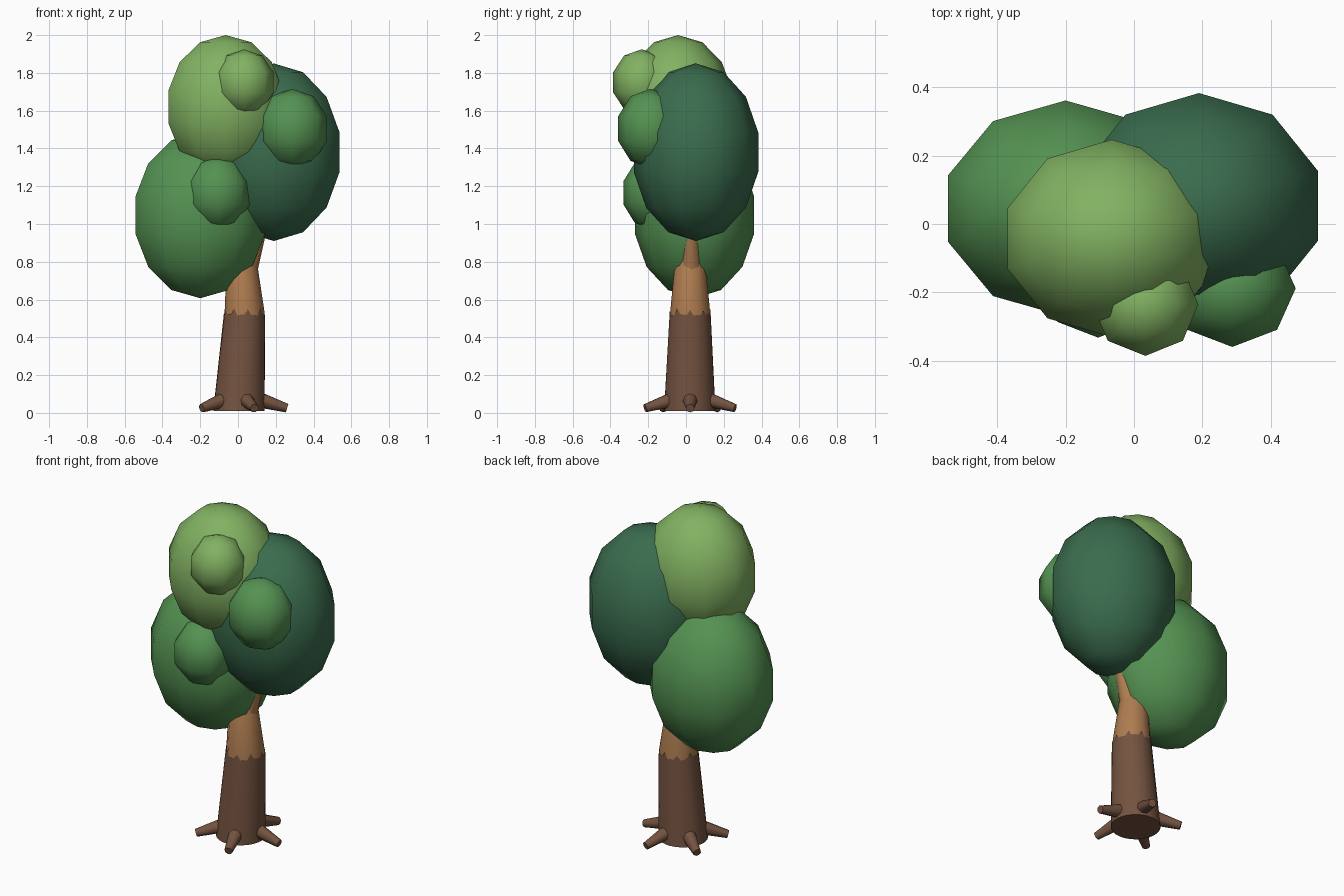
import bpy, bmesh, math, random
from mathutils import Vector

if "Cube" in bpy.data.objects:
    bpy.data.objects.remove(bpy.data.objects["Cube"])
random.seed(4)


def material(name, rgb):
    m = bpy.data.materials.new(name)
    lin = [((c / 255 + 0.055) / 1.055) ** 2.4 for c in rgb]
    m.diffuse_color = (*lin, 1)
    m.use_nodes = True
    m.node_tree.nodes["Principled BSDF"].inputs["Base Color"].default_value = m.diffuse_color
    return m


DARK = material("dark green", (58, 108, 78))
MID = material("mid green", (84, 146, 82))
LIGHT = material("light green", (130, 178, 98))
BARK = material("brown bark", (116, 83, 64))
WOOD = material("tan wood", (174, 124, 80))


def finish(bm, name, mat, angle=50):
    bmesh.ops.recalc_face_normals(bm, faces=bm.faces)
    me = bpy.data.meshes.new(name)
    bm.to_mesh(me)
    bm.free()
    ob = bpy.data.objects.new(name, me)
    bpy.context.collection.objects.link(ob)
    me.materials.append(mat)
    bpy.ops.object.select_all(action='DESELECT')
    ob.select_set(True)
    bpy.context.view_layer.objects.active = ob
    bpy.ops.object.shade_smooth_by_angle(angle=math.radians(angle))
    return ob


def clump(name, mat, centre, radii, segs, rings):
    bm = bmesh.new()
    bmesh.ops.create_uvsphere(bm, u_segments=segs, v_segments=rings, radius=1)
    for v in bm.verts:
        v.co = Vector(c + r * k for c, r, k in zip(centre, radii, v.co))
    finish(bm, name, mat, 80)


def tube(name, mat, stations, sides, teeth=None, level=False):
    """Capped tube through (point, radius) stations; level keeps rings horizontal."""
    bm = bmesh.new()
    axis = Vector(stations[-1][0]) - Vector(stations[0][0])
    rot = Vector((0, 0, 1)).rotation_difference(axis)
    loops = []
    for p, r in stations:
        ring = []
        for i in range(sides):
            a = math.tau * i / sides
            off = Vector((r * math.cos(a), r * math.sin(a), 0))
            ring.append(bm.verts.new(Vector(p) + (off if level else rot @ off)))
        loops.append(ring)
    for a, b in zip(loops, loops[1:]):
        for i in range(sides):
            j = (i + 1) % sides
            bm.faces.new((a[i], a[j], b[j], b[i]))
    bm.faces.new(loops[0])
    if teeth:
        # torn upper rim of the bark, left open around the wood
        for i, v in enumerate(loops[-1]):
            v.co.z += teeth * random.uniform(0.6, 1) if i % 4 == 0 else random.uniform(-0.006, 0.006)
    else:
        bm.faces.new(loops[-1])
    return finish(bm, name, mat)


# Large leaf clumps
clump("foliage_right", DARK, (0.19, 0.053, 1.38), (0.375, 0.338, 0.47), 10, 7)
clump("foliage_left", MID, (-0.2, 0.045, 1.047), (0.37, 0.324, 0.44), 10, 7)
clump("foliage_top", LIGHT, (-0.065, -0.042, 1.62), (0.328, 0.296, 0.38), 10, 7)

# Small leaf clumps on the front
clump("small_foliage_top", LIGHT, (0.033, -0.235, 1.75), (0.163, 0.158, 0.175), 8, 5)
clump("small_foliage_right", MID, (0.287, -0.188, 1.505), (0.195, 0.18, 0.211), 8, 5)
clump("small_foliage_left", MID, (-0.105, -0.175, 1.165), (0.177, 0.165, 0.195), 8, 5)

# Trunk: bark below, bare wood above
tube("trunk_bark", BARK, [((0.005, 0.02, 0.01), 0.136), ((0.034, 0.022, 0.52), 0.109)],
     36, teeth=0.035, level=True)
tube("trunk_wood", WOOD, [((0.03, 0.022, 0.45), 0.109), ((0.035, 0.022, 0.53), 0.106),
                          ((0.02, 0.022, 0.8), 0.08), ((0.0, 0.025, 0.92), 0.035)],
     12, level=True)

# Branches reaching into the clumps
tube("branch_right", WOOD, [((0.04, 0.025, 0.74), 0.06), ((0.15, 0.035, 1.1), 0.03)], 8)
tube("branch_left", WOOD, [((0.02, 0.025, 0.74), 0.06), ((-0.12, 0.03, 1.0), 0.03)], 8)

# Five roots around the base
for i in range(5):
    a = math.tau * i / 5
    d = Vector((math.cos(a), math.sin(a), 0))
    c = Vector((0.01, 0.022, 0))
    tube(f"root_{i + 1}", BARK, [(c + d * 0.08 + Vector((0, 0, 0.076)), 0.044),
                                 (c + d * 0.25 + Vector((0, 0, 0.025)), 0.023)], 8)
